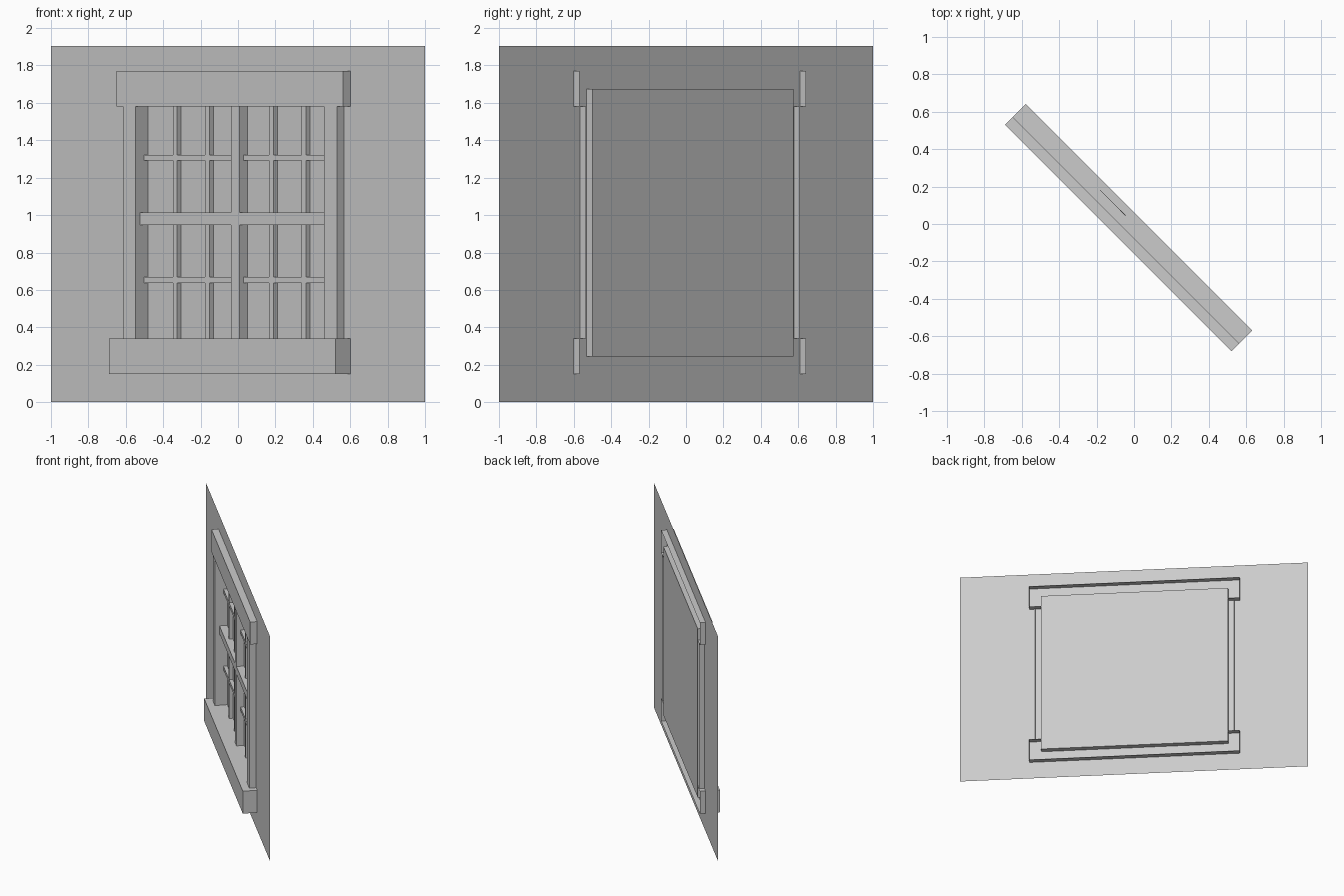
import bpy, bmesh, math
from mathutils import Matrix

cube = bpy.data.objects.get("Cube")
if cube:
    bpy.data.objects.remove(cube, do_unlink=True)

TURN = Matrix.Rotation(math.radians(-45), 4, 'Z')   # whole wall stands diagonally
BACK = 0.044                                        # depth of the recess behind the wall

# Single plaster colour
grey = bpy.data.materials.new("light_grey")
grey.use_nodes = True
GREY = (0.6, 0.6, 0.6, 1)
grey.diffuse_color = GREY
grey.node_tree.nodes["Principled BSDF"].inputs["Base Color"].default_value = GREY


def finish(name, bm):
    mesh = bpy.data.meshes.new(name)
    bm.transform(TURN)
    bm.to_mesh(mesh)
    bm.free()
    mesh.materials.append(grey)
    obj = bpy.data.objects.new(name, mesh)
    bpy.context.collection.objects.link(obj)
    return obj


def open_box(name, x0, x1, z0, z1, front, back=BACK):
    """Box from front to back along local y, without its back face."""
    bm = bmesh.new()
    bmesh.ops.create_cube(bm, size=1)
    for v in bm.verts:
        v.co.x = x1 if v.co.x > 0 else x0
        v.co.y = back if v.co.y > 0 else -front
        v.co.z = z1 if v.co.z > 0 else z0
    bm.normal_update()
    rear = [f for f in bm.faces if f.normal.y > 0.9]
    bmesh.ops.delete(bm, geom=rear, context='FACES')
    return finish(name, bm)


# Wall sheet with a shallow recess for the window
bm = bmesh.new()


def ring(x0, x1, z0, z1, y):
    return [bm.verts.new(p) for p in ((x0, y, z0), (x1, y, z0), (x1, y, z1), (x0, y, z1))]


half = math.sqrt(2)
recess = (-0.768, 0.752, 0.245, 1.675)
rings = [ring(-half, half, 0, 1.905, 0), ring(*recess, 0), ring(*recess, BACK)]
for outer, inner in zip(rings, rings[1:]):
    for i in range(4):
        j = (i + 1) % 4
        bm.faces.new((outer[i], outer[j], inner[j], inner[i]))
bm.faces.new(rings[-1])
finish("wall", bm)

# Surround: lintel, sill and two jambs
open_box("lintel", -0.862, 0.849, 1.58, 1.77, 0.055)
open_box("sill", -0.862, 0.849, 0.15, 0.34, 0.112)
open_box("left_jamb", 0.704, 0.802, 0.34, 1.58, 0.053)
open_box("right_jamb", -0.815, -0.723, 0.34, 1.58, 0.053)

# Glazing bars, ending just in front of the recess back
INNER = BACK - 0.0005


def upright(name, x, width, front):
    open_box(name, x - width / 2, x + width / 2, 0.32, 1.615, front, INNER)


def crossbar(name, z, height, front):
    open_box(name, -0.723, 0.704, z - height / 2, z + height / 2, front, INNER)


upright("centre_post", -0.004, 0.064, 0.017)
for n, x in enumerate((-0.49, -0.246, 0.238, 0.484)):
    upright(f"upright_bar_{n + 1}", x, 0.033, -0.014)
crossbar("middle_rail", 0.98, 0.066, 0.017)
crossbar("upper_bar", 1.306, 0.03, -0.014)
crossbar("lower_bar", 0.653, 0.03, -0.014)
